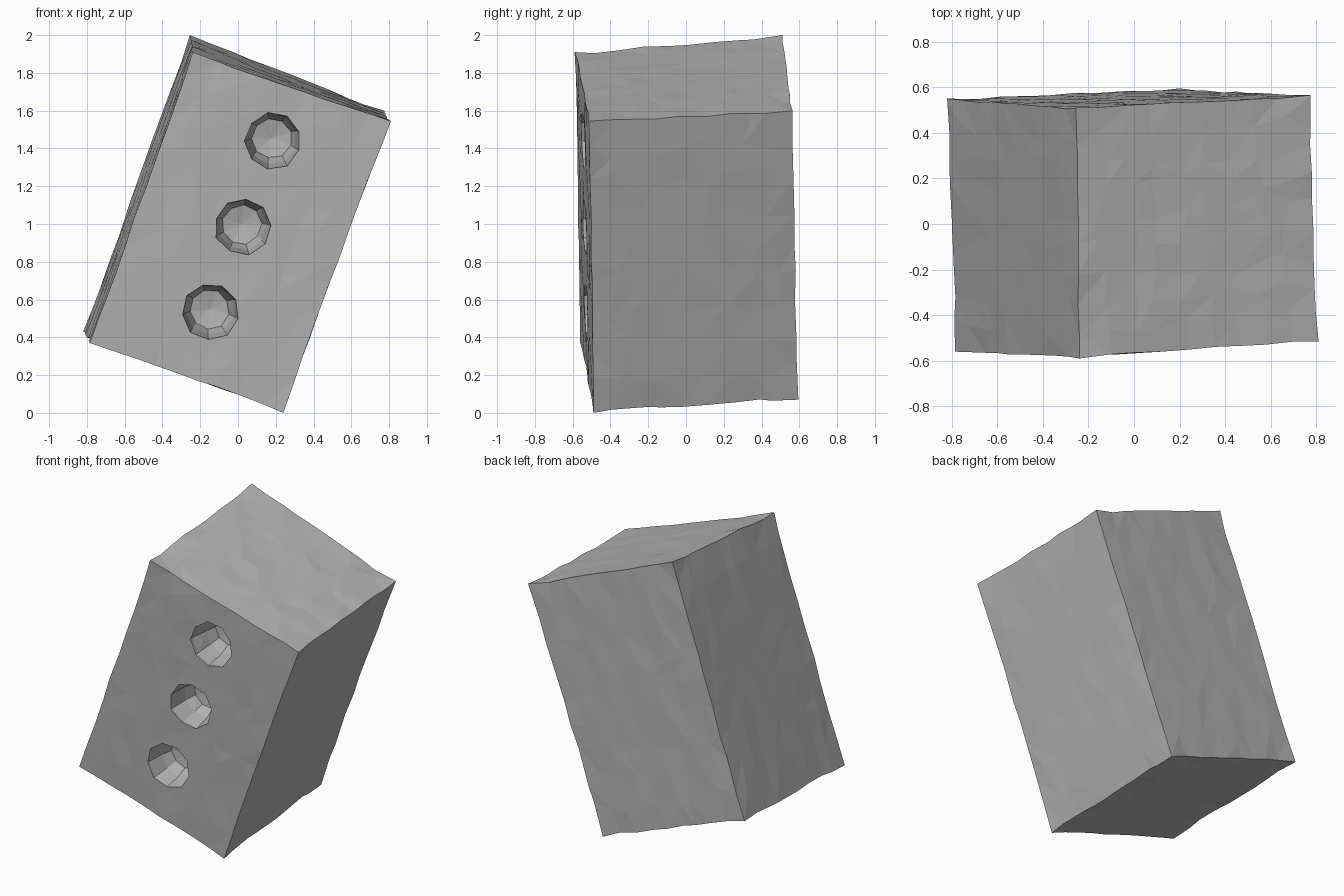
import bpy, bmesh, math, random
from mathutils import Vector

if "Cube" in bpy.data.objects:
    bpy.data.objects.remove(bpy.data.objects["Cube"])

random.seed(7)

# Corners of the tilted block, keyed by (right, back, top)
CORNERS = {
    (0, 0, 1): Vector((-0.24, -0.59, 1.91)),
    (1, 0, 1): Vector((0.81, -0.515, 1.545)),
    (1, 0, 0): Vector((0.24, -0.49, 0.0)),
    (0, 0, 0): Vector((-0.785, -0.56, 0.37)),
    (0, 1, 1): Vector((-0.255, 0.51, 2.0)),
    (1, 1, 1): Vector((0.775, 0.565, 1.6)),
    (1, 1, 0): Vector((0.20, 0.595, 0.07)),
    (0, 1, 0): Vector((-0.82, 0.55, 0.43)),
}


def block_point(u, v, w):
    """Trilinear position inside the block, each coordinate 0..1."""
    p = Vector()
    for (a, b, c), co in CORNERS.items():
        p += co * (u if a else 1 - u) * (v if b else 1 - v) * (w if c else 1 - w)
    return p


grey = bpy.data.materials.new("stone_grey")
grey.diffuse_color = (0.45, 0.45, 0.45, 1)
grey.use_nodes = True
grey.node_tree.nodes["Principled BSDF"].inputs["Base Color"].default_value = grey.diffuse_color


def make_object(name, bm):
    mesh = bpy.data.meshes.new(name)
    bm.to_mesh(mesh)
    bm.free()
    mesh.materials.append(grey)
    ob = bpy.data.objects.new(name, mesh)
    bpy.context.collection.objects.link(ob)
    return ob


# Rough hewn block: subdivided cube with slight chipping, worn edges
bm = bmesh.new()
bmesh.ops.create_cube(bm, size=1)
bmesh.ops.subdivide_edges(bm, edges=bm.edges[:], cuts=8, use_grid_fill=True)
for vert in bm.verts:
    uvw = [c + 0.5 for c in vert.co]
    outer = [c < 0.001 or c > 0.999 for c in uvw]
    for i in range(3):
        if outer[i]:
            if sum(outer) < 3:
                wear = 0.008 if sum(outer) == 2 else 0.004
                uvw[i] += random.uniform(0, wear) * (1 if uvw[i] < 0.5 else -1)
        else:
            uvw[i] += random.uniform(-0.035, 0.035)
    vert.co = block_point(*uvw)
bmesh.ops.triangulate(bm, faces=bm.faces[:])
block = make_object("stone_block", bm)

# Three tapered octagonal sockets cut into the front
axis = (block_point(0.5, 1, 0.5) - block_point(0.5, 0, 0.5)).normalized()
turn = axis.to_track_quat('Z', 'Y')
RINGS = [(-0.1, 0.152), (0.015, 0.15), (0.13, 0.132), (0.2, 0.105)]
for n, (x, z) in enumerate([(0.185, 1.44), (0.025, 0.985), (-0.145, 0.535)]):
    centre = Vector((x, -0.54, z))
    bm = bmesh.new()
    loops = []
    for depth, radius in RINGS:
        loop = []
        for k in range(9):
            a = math.tau * k / 9 + n * 0.3
            r = radius * random.uniform(0.96, 1.03)
            loop.append(bm.verts.new(centre + turn @ Vector((r * math.cos(a), r * math.sin(a), depth))))
        loops.append(loop)
    for lower, upper in zip(loops, loops[1:]):
        for k in range(9):
            j = (k + 1) % 9
            bm.faces.new((lower[k], lower[j], upper[j], upper[k]))
    bm.faces.new(loops[0][::-1])
    tip = bm.verts.new(centre + axis * 0.22)
    for k in range(9):
        bm.faces.new((loops[-1][k], loops[-1][(k + 1) % 9], tip))
    bmesh.ops.triangulate(bm, faces=bm.faces[:])
    bmesh.ops.recalc_face_normals(bm, faces=bm.faces[:])
    cutter = make_object(f"socket_cutter_{n + 1}", bm)
    cutter.hide_render = True
    mod = block.modifiers.new(f"socket_{n + 1}", 'BOOLEAN')
    mod.operation = 'DIFFERENCE'
    mod.solver = 'EXACT'
    mod.object = cutter

# Bake the cuts and drop the cutters
deps = bpy.context.evaluated_depsgraph_get()
baked = bpy.data.meshes.new_from_object(block.evaluated_get(deps))
block.modifiers.clear()
block.data = baked
for ob in [o for o in bpy.data.objects if o.name.startswith("socket_cutter")]:
    bpy.data.objects.remove(ob)
